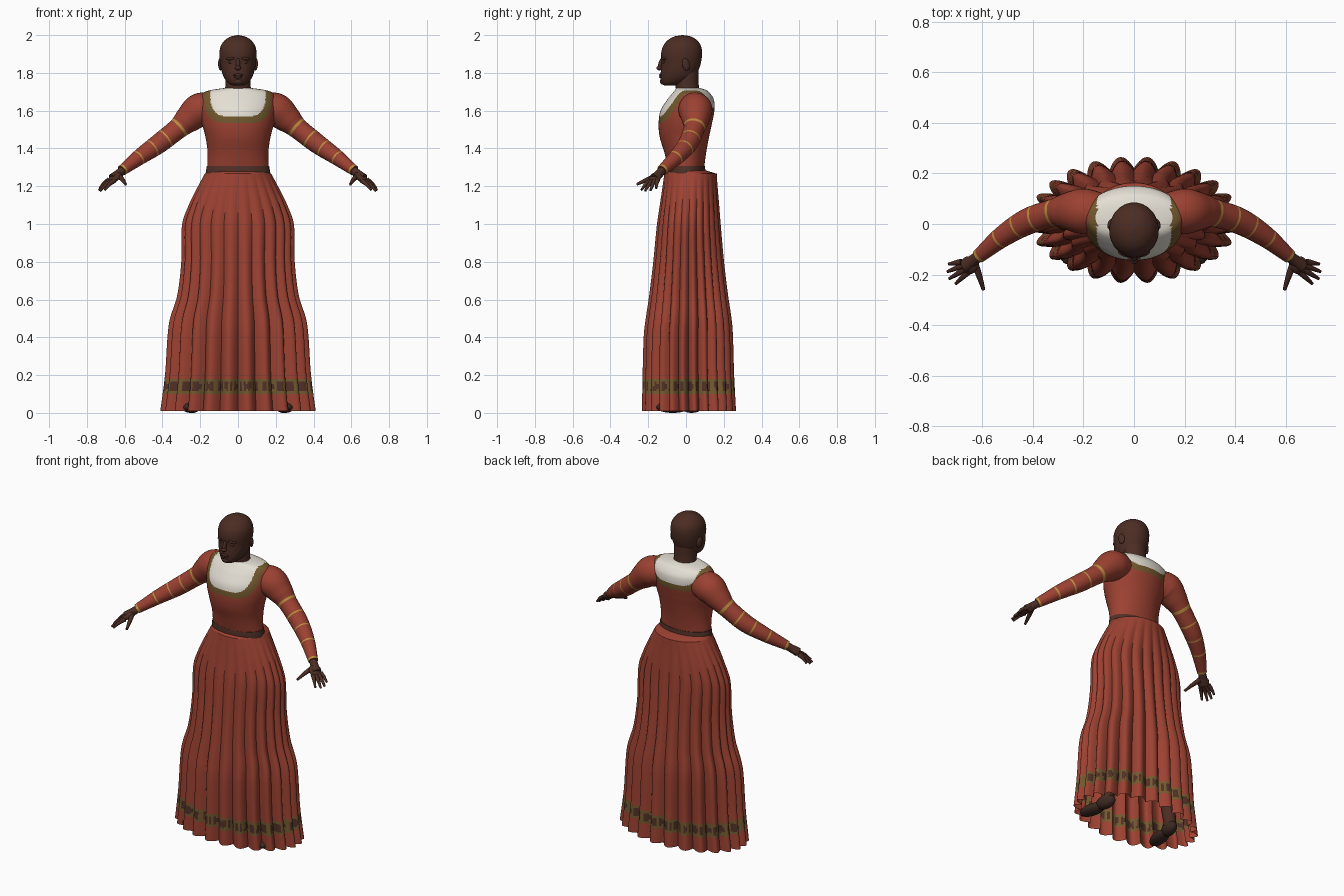
import bpy, bmesh, math
from mathutils import Vector, Matrix, Euler

if "Cube" in bpy.data.objects:
    bpy.data.objects.remove(bpy.data.objects["Cube"], do_unlink=True)


def material(name, rgb):
    m = bpy.data.materials.new(name)
    m.use_nodes = True
    m.diffuse_color = (*rgb, 1)
    m.node_tree.nodes["Principled BSDF"].inputs["Base Color"].default_value = (*rgb, 1)
    return m


red = material("rust red cloth", (0.33, 0.053, 0.031))
white = material("white linen", (0.78, 0.74, 0.66))
olive = material("olive gold trim", (0.17, 0.1, 0.028))
gold = material("bright gold band", (0.5, 0.26, 0.05))
skin = material("dark skin", (0.072, 0.026, 0.017))
brown = material("brown belt cloth", (0.08, 0.03, 0.02))
shoe = material("dark shoe leather", (0.045, 0.022, 0.016))


def finish(name, bm, mats, rule=None):
    bmesh.ops.recalc_face_normals(bm, faces=bm.faces[:])
    for f in bm.faces:
        f.smooth = True
        if rule:
            f.material_index = rule(f.calc_center_median())
    me = bpy.data.meshes.new(name)
    bm.to_mesh(me)
    bm.free()
    for m in mats:
        me.materials.append(m)
    me.set_sharp_from_angle(angle=math.radians(50))
    ob = bpy.data.objects.new(name, me)
    bpy.context.collection.objects.link(ob)
    return ob


def sample(rows, t):
    """Smooth curve through rows whose first column is the parameter."""
    i = max(k for k in range(len(rows) - 1) if k == 0 or rows[k][0] <= t)
    a, b = rows[i], rows[i + 1]
    p, n = rows[max(i - 1, 0)], rows[min(i + 2, len(rows) - 1)]
    h = b[0] - a[0]
    s = (t - a[0]) / h
    out = []
    for c in range(1, len(a)):
        ma = (b[c] - p[c]) / (b[0] - p[0]) * h
        mb = (n[c] - a[c]) / (n[0] - a[0]) * h
        out.append((1 + 2 * s) * (1 - s) ** 2 * a[c] + s * (1 - s) ** 2 * ma
                   + s * s * (3 - 2 * s) * b[c] + s * s * (s - 1) * mb)
    return out


def bridge(rings, caps=True):
    bm = bmesh.new()
    vs = [[bm.verts.new(p) for p in r] for r in rings]
    n = len(vs[0])
    for lo, hi in zip(vs, vs[1:]):
        for j in range(n):
            bm.faces.new((lo[j], lo[(j + 1) % n], hi[(j + 1) % n], hi[j]))
    if caps:
        bm.faces.new(vs[0])
        bm.faces.new(vs[-1])
    return bm


def loft(name, rows, mats, count, segs=64, rule=None, caps=True, levels=()):
    """Stack of ovals: height, half width, front y, back y, pleat depth."""
    z0, z1 = rows[0][0], rows[-1][0]
    heights = sorted({z0 + (z1 - z0) * k / count for k in range(count + 1)} | set(levels))
    rings = []
    for z in heights:
        hx, yf, yb, *pleat = sample(rows, z)
        ring = []
        for j in range(segs):
            a = math.tau * j / segs
            d = pleat[0] * (1 - abs(math.sin(12 * a))) if pleat else 0
            ring.append(((hx - d) * math.cos(a),
                         (yf + yb) / 2 + ((yb - yf) / 2 - d) * math.sin(a), z))
        rings.append(ring)
    return finish(name, bridge(rings, caps), mats, rule)


def tube(name, rows, mats, count, segs=24, bands=()):
    """Round limb: parameter, x, y, z, radius; bands are parameter ranges."""
    ts = sorted({rows[-1][0] * k / count for k in range(count + 1)} | {e for b in bands for e in b})
    pts = [sample(rows, t) for t in ts]
    rings = []
    for i, p in enumerate(pts):
        d = Vector(pts[min(i + 1, len(pts) - 1)][:3]) - Vector(pts[max(i - 1, 0)][:3])
        u = d.cross(Vector((0, 0, 1))).normalized()
        v = u.cross(d).normalized()
        rings.append([Vector(p[:3]) + p[3] * (u * math.cos(a) + v * math.sin(a))
                      for a in (math.tau * j / segs for j in range(segs))])
    bm = bridge(rings)
    bm.faces.ensure_lookup_table()
    ob = finish(name, bm, mats)
    for f in ob.data.polygons:
        ring = f.index // segs
        if ring < len(ts) - 1:
            mid = (ts[ring] + ts[ring + 1]) / 2
            f.material_index = int(any(a < mid < b for a, b in bands))
    return ob


def ball(name, loc, size, mat, rot=(0, 0, 0)):
    bm = bmesh.new()
    bmesh.ops.create_uvsphere(bm, u_segments=24, v_segments=14, radius=1,
                              matrix=Matrix.LocRotScale(Vector(loc), Euler(rot), Vector(size)))
    return finish(name, bm, [mat])


# Pleated skirt with a patterned border near the hem
def hem_rule(c):
    if not 0.10 < c.z < 0.18:
        return 0
    if not 0.115 < c.z < 0.165:
        return 1
    k = int((math.atan2(c.y, c.x) + math.pi) / math.tau * 240)
    edge = 0.127 < c.z < 0.153
    return 2 if (k % 8 in (1, 2, 3, 5, 6) if edge else k % 4 in (1, 2)) else 1


skirt_rows = [(0.01, 0.415, -0.235, 0.267, 0.045), (0.2, 0.39, -0.232, 0.257, 0.042),
              (0.42, 0.375, -0.225, 0.25, 0.036), (0.5, 0.363, -0.215, 0.243, 0.032),
              (0.62, 0.325, -0.197, 0.225, 0.026), (0.8, 0.303, -0.175, 0.203, 0.02),
              (1.0, 0.298, -0.155, 0.185, 0.014), (1.1, 0.263, -0.14, 0.177, 0.009),
              (1.2, 0.213, -0.125, 0.168, 0.004), (1.268, 0.175, -0.115, 0.163, 0)]
loft("skirt", skirt_rows, [red, olive, brown], 70, 240, hem_rule, False,
     (0.10, 0.115, 0.127, 0.14, 0.153, 0.165, 0.18))
loft("skirt_yoke", [(1.266, 0.175, -0.115, 0.163), (1.285, 0.163, -0.092, 0.1)], [red], 2, 96)
loft("belt", [(1.268, 0.17, -0.1, 0.105), (1.29, 0.168, -0.1, 0.102),
              (1.308, 0.165, -0.098, 0.1)], [brown], 4, 96)


# Bodice with a scooped linen yoke and trimmed neckline
def neck_rule(c):
    drop = 0.172 if c.y < 0.02 else 0.125
    for index, grow in ((1, 0), (2, 0.034)):
        if (abs(c.x) / (0.147 + grow)) ** 4 + (abs(1.74 - c.z) / (drop + grow)) ** 4 < 1:
            return index
    return 0


bodice_rows = [(1.29, 0.162, -0.093, 0.095), (1.38, 0.161, -0.115, 0.107),
               (1.46, 0.172, -0.139, 0.122), (1.53, 0.19, -0.145, 0.137),
               (1.6, 0.2, -0.135, 0.15), (1.66, 0.2, -0.098, 0.147),
               (1.695, 0.184, -0.07, 0.125), (1.71, 0.14, -0.058, 0.105),
               (1.72, 0.07, -0.052, 0.075)]
loft("bodice", bodice_rows, [red, white, olive], 100, 180, neck_rule)

# Neck and bald head
loft("neck", [(1.68, 0.075, -0.05, 0.08), (1.73, 0.067, -0.055, 0.068),
              (1.82, 0.068, -0.06, 0.066)], [skin], 10, 40)
loft("head", [(1.732, 0.022, -0.11, -0.06), (1.74, 0.045, -0.127, -0.02),
              (1.765, 0.068, -0.135, 0.035), (1.8, 0.084, -0.134, 0.06),
              (1.85, 0.094, -0.13, 0.078), (1.9, 0.098, -0.132, 0.085),
              (1.94, 0.092, -0.122, 0.08), (1.97, 0.073, -0.1, 0.062),
              (1.987, 0.05, -0.075, 0.038), (1.996, 0.028, -0.05, 0.014),
              (2.0, 0.004, -0.022, -0.014)], [skin], 50, 48)
ball("nose_bridge", (0, -0.133, 1.846), (0.011, 0.014, 0.035), skin, (-0.25, 0, 0))
ball("nose_tip", (0, -0.14, 1.826), (0.016, 0.017, 0.012), skin)
ball("upper_lip", (0, -0.133, 1.789), (0.026, 0.01, 0.007), skin)
ball("lower_lip", (0, -0.132, 1.778), (0.022, 0.01, 0.007), skin)
ball("chin", (0, -0.122, 1.754), (0.026, 0.017, 0.016), skin)

for side, s in (("left", 1), ("right", -1)):
    # Facial features and ear
    ball(side + "_brow", (s * 0.037, -0.117, 1.876), (0.028, 0.012, 0.008), skin, (0, s * 0.1, s * 0.3))
    ball(side + "_eyelid", (s * 0.036, -0.114, 1.857), (0.016, 0.01, 0.009), skin)
    ball(side + "_ear", (s * 0.094, 0, 1.845), (0.01, 0.02, 0.033), skin, (0.2, 0, s * 0.3))

    # Puffed shoulder running into a banded sleeve
    sleeve = [(0, 0.12, 0.045, 1.615, 0.075), (1, 0.2, 0.05, 1.603, 0.09),
              (2, 0.265, 0.05, 1.553, 0.073), (3, 0.318, 0.043, 1.505, 0.056),
              (4, 0.42, 0.01, 1.425, 0.052), (5, 0.52, -0.05, 1.355, 0.042),
              (6, 0.615, -0.128, 1.283, 0.028)]
    tube(side + "_sleeve", [(t, s * x, y, z, r) for t, x, y, z, r in sleeve], [red, gold], 48, 32,
         [(2.82, 3.0), (3.64, 3.71), (4.33, 4.4), (5.06, 5.13), (5.9, 6)])

    # Hand with four fingers and a thumb
    hand = [(0, 0.6, -0.117, 1.293, 0.022), (1, 0.63, -0.14, 1.268, 0.023),
            (2, 0.665, -0.167, 1.24, 0.026)]
    tube(side + "_wrist", [(t, s * x, y, z, r) for t, x, y, z, r in hand], [skin], 8)
    ball(side + "_palm", (s * 0.652, -0.163, 1.247), (0.04, 0.036, 0.018), skin, (0, s * 0.65, s * -0.6))
    tips = [("little", 0.732, -0.158, 1.19), ("ring", 0.737, -0.188, 1.178),
            ("middle", 0.73, -0.216, 1.175), ("index", 0.705, -0.236, 1.18)]
    for i, (finger, x, y, z) in enumerate(tips):
        base = (s * (0.682 - 0.009 * i), -0.15 - 0.013 * i, 1.235 - 0.002 * i)
        mid = [(a + b) / 2 for a, b in zip(base, (s * x, y, z))]
        tube(f"{side}_{finger}_finger", [(0, *base, 0.013), (1, mid[0], mid[1], mid[2] + 0.006, 0.01),
                                        (2, s * x, y, z, 0.006)], [skin], 8, 12)
    tube(side + "_thumb", [(0, s * 0.63, -0.155, 1.255, 0.015), (1, s * 0.612, -0.205, 1.235, 0.012),
                           (2, s * 0.595, -0.26, 1.21, 0.007)], [skin], 8, 12)

    # Leg and shoe under the skirt
    tube(side + "_leg", [(0, s * 0.235, 0.045, 0.04, 0.035), (1, s * 0.2, 0.03, 0.35, 0.05),
                         (2, s * 0.13, 0.02, 0.8, 0.075)], [skin], 8)
    ball(side + "_shoe_toe", (s * 0.25, -0.07, 0.03), (0.045, 0.09, 0.03), shoe, (0, 0, s * 0.2))
    ball(side + "_shoe_heel", (s * 0.237, 0.03, 0.04), (0.038, 0.065, 0.04), shoe, (0, 0, s * 0.2))
